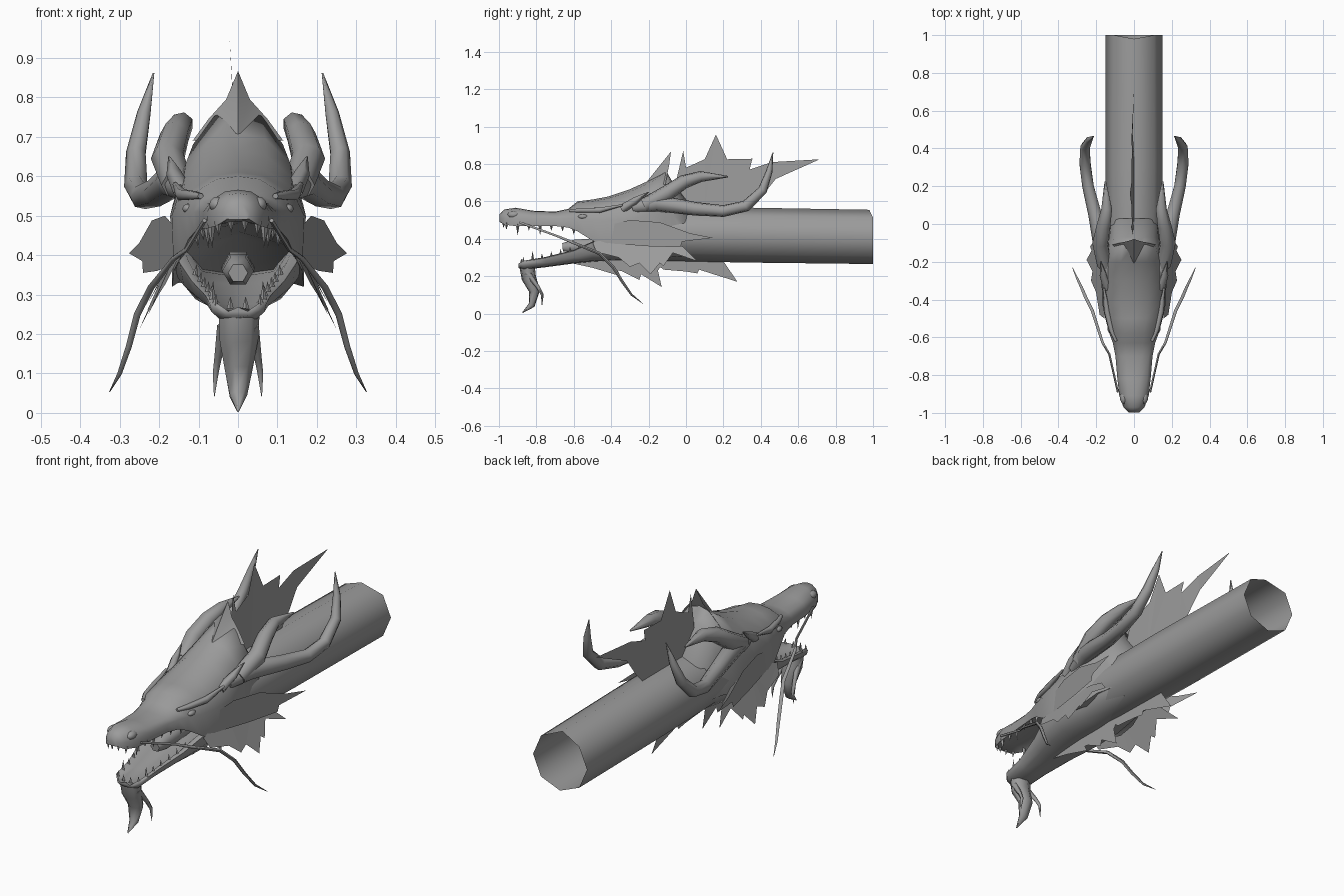
import bpy, bmesh, math
from mathutils import Vector

if "Cube" in bpy.data.objects:
    bpy.data.objects.remove(bpy.data.objects["Cube"])

GREY = bpy.data.materials.new("stone_grey")
GREY.diffuse_color = (0.33, 0.33, 0.33, 1)
GREY.use_nodes = True
GREY.node_tree.nodes["Principled BSDF"].inputs["Base Color"].default_value = GREY.diffuse_color


def finish(name, bm, mirror=False, smooth=True):
    bmesh.ops.recalc_face_normals(bm, faces=bm.faces[:])
    me = bpy.data.meshes.new(name)
    bm.to_mesh(me)
    bm.free()
    me.materials.append(GREY)
    ob = bpy.data.objects.new(name, me)
    bpy.context.collection.objects.link(ob)
    if smooth:
        bpy.ops.object.select_all(action='DESELECT')
        bpy.context.view_layer.objects.active = ob
        ob.select_set(True)
        bpy.ops.object.shade_smooth_by_angle(angle=math.radians(72))
    if mirror:
        ob.modifiers.new("mirror", 'MIRROR')
    return ob


def loft(name, rings, caps=True, mirror=False):
    """Skin closed rings of points."""
    bm = bmesh.new()
    vs = [[bm.verts.new(p) for p in r] for r in rings]
    n = len(vs[0])
    for a, b in zip(vs, vs[1:]):
        for i in range(n):
            j = (i + 1) % n
            bm.faces.new((a[i], a[j], b[j], b[i]))
    if caps:
        bm.faces.new(vs[0])
        bm.faces.new(vs[-1])
    return finish(name, bm, mirror)


def tube(name, path, radii, sides=6, wide=1.0, mirror=False):
    """Tapered tube along a path; wide stretches it sideways."""
    pts = [Vector(p) for p in path]
    rings = []
    for i, p in enumerate(pts):
        t = (pts[min(i + 1, len(pts) - 1)] - pts[max(i - 1, 0)]).normalized()
        u = (Vector((1, 0, 0)) - t * t.x).normalized()
        v = t.cross(u)
        rings.append([p + radii[i] * (wide * math.cos(a) * u + math.sin(a) * v)
                      for a in (2 * math.pi * k / sides for k in range(sides))])
    return loft(name, rings, True, mirror)


def sheet(name, outline, xfun, mirror=False):
    """Thin jagged fin given as a (y, z) outline."""
    bm = bmesh.new()
    f = bm.faces.new([bm.verts.new((xfun(y, z), y, z)) for y, z in outline])
    bmesh.ops.triangulate(bm, faces=[f])
    return finish(name, bm, mirror, smooth=False)


def closed(half):
    """Mirror a half section running from top centre to bottom centre."""
    return half + [Vector((-p[0], p[1], p[2])) for p in half[-2:0:-1]]


# Neck: open eight-sided tube
neck = []
for y, r, zc in ((-0.35, 0.13, 0.425), (-0.1, 0.148, 0.425), (0.3, 0.152, 0.42), (1.0, 0.15, 0.41)):
    ring = []
    for k in range(8):
        a = math.pi * k / 4
        back = 0.02 if (y == 1.0 and k == 2) else 0
        ring.append((r * math.cos(a), y - back, zc + 0.145 * r / 0.15 * math.sin(a)))
    neck.append(ring)
loft("neck", neck, caps=False)

# Skull and upper jaw: y, half width, top, widest height, lip height, palate height
SKULL = [(-0.998, .028, .53, .508, .492, .49), (-0.97, .055, .557, .51, .475, .485),
         (-0.91, .078, .566, .51, .468, .485), (-0.82, .088, .55, .51, .468, .485),
         (-0.70, .098, .545, .51, .468, .485), (-0.63, .112, .56, .51, .46, .48),
         (-0.58, .13, .60, .51, .44, .475), (-0.50, .152, .61, .50, .39, .46),
         (-0.42, .168, .625, .50, .36, .45), (-0.30, .172, .665, .50, .32, .36),
         (-0.20, .165, .71, .53, .33, .33), (-0.11, .142, .77, .56, .36, .35),
         (-0.07, .13, .70, .53, .36, .35), (0.03, .12, .57, .45, .36, .35)]
rings = []
for y, w, zt, zm, zb, zc in SKULL:
    h = zt - zm
    rings.append(closed([Vector(p) for p in (
        (0, y, zt), (.42 * w, y, zm + .92 * h), (.8 * w, y, zm + .58 * h), (w, y, zm),
        (.97 * w, y, zb), (.8 * w, y, (zb + zc) / 2), (0, y, zc))]))
loft("skull", rings)

# Lower jaw: y, half width, rim height, bottom height
JAW = [(-0.895, .045, .268, .247), (-0.865, .072, .283, .238), (-0.75, .083, .303, .252),
       (-0.60, .118, .34, .272), (-0.50, .148, .385, .282), (-0.40, .166, .43, .288),
       (-0.25, .162, .45, .287), (0.02, .12, .44, .31)]
rings = []
for y, w, zt, zb in JAW:
    rings.append(closed([Vector(p) for p in (
        (0, y, zt - .6 * (zt - zb) * (y > -.88)), (.55 * w, y, zt - .5 * (zt - zb)), (.85 * w, y, zt),
        (w, y, zt - .005), (.93 * w, y, zb + .4 * (zt - zb)), (.65 * w, y, zb), (0, y, zb - .004))]))
loft("lower_jaw", rings)

# Tongue
tube("tongue", [(0, -.38, .37), (0, -.5, .365), (0, -.6, .36), (0, -.66, .355)],
     [.042, .042, .04, .025], 6, 1.0)


# Teeth: four-sided spikes set along the lips
def teeth(name, spots):
    bm = bmesh.new()
    for x, y, z, r, h in spots:
        base = [bm.verts.new((x + r * dx, y + r * dy, z)) for dx, dy in ((1, 0), (0, 1), (-1, 0), (0, -1))]
        tip = bm.verts.new((x * .96, y, z + h))
        bm.faces.new(base)
        for i in range(4):
            bm.faces.new((base[i], base[(i + 1) % 4], tip))
    finish(name, bm, True, smooth=False)


def along(table, y):
    for a, b in zip(table, table[1:]):
        if a[0] <= y <= b[0]:
            t = (y - a[0]) / (b[0] - a[0])
            return [p + t * (q - p) for p, q in zip(a, b)]


upper, lower = [], []
for i in range(7):
    s = along(SKULL, -.96 + i * .06)
    upper.append((s[1] * .86, s[0], s[4] + .012, .011, -.062 if i in (1, 3) else -.038))
    j = along(JAW, -.87 + i * .05)
    lower.append((j[1] * .86, j[0], j[2] - .01, .009, .055 if i == 1 else .033))
upper.append((.018, -.975, .487, .009, -.03))
lower.append((.02, -.88, .265, .009, .03))
teeth("upper_teeth", upper)
teeth("lower_teeth", lower)


# Eyes and nostrils
def ball(name, centre, scale):
    bm = bmesh.new()
    bmesh.ops.create_uvsphere(bm, u_segments=10, v_segments=6, radius=1)
    for v in bm.verts:
        v.co = Vector(centre) + Vector([a * b for a, b in zip(v.co, scale)])
    finish(name, bm, True)


ball("eye", (.125, -.55, .518), (.017, .028, .013))
ball("nostril", (.052, -.92, .528), (.022, .035, .02))

# Brow ridges and ear points
tube("brow", [(.095, -.62, .55), (.12, -.56, .552), (.143, -.46, .553), (.16, -.34, .58)],
     [.008, .013, .016, .006], 6, mirror=True)
tube("ear", [(.14, -.34, .56), (.162, -.27, .605), (.175, -.2, .65)], [.025, .02, .002], 5, mirror=True)

# Crest peak on the back rim of the skull
bm = bmesh.new()
c = [bm.verts.new(p) for p in ((-.115, -.11, .69), (-.075, -.1, .745), (-.03, -.09, .795), (0, -.08, .867),
                               (.03, -.09, .795), (.075, -.1, .745), (.115, -.11, .69), (0, -.21, .704))]
for i in range(6):
    bm.faces.new((c[i], c[i + 1], c[7]))
finish("crest", bm)

# Mane along the centre line
sheet("mane", [(-.08, .58), (-.05, .72), (-.015, .87), (.0, .78), (.1, .825), (.16, .957), (.22, .825),
               (.355, .828), (.34, .77), (.46, .81), (.715, .825), (.48, .72), (.4, .62), (.34, .56), (.1, .55)],
      lambda y, z: -.022 * max(0, (z - .6) / .36) * (y < .5))

# Antlers with one forward prong
tube("antler", [(.13, -.28, .57), (.165, -.15, .59), (.205, .05, .56), (.242, .2, .548), (.258, .32, .575),
                (.258, .41, .66), (.238, .445, .76), (.214, .465, .862)],
     [.035, .045, .037, .032, .031, .026, .018, .002], 7, mirror=True)
tube("antler_prong", [(.155, -.22, .58), (.178, -.1, .645), (.16, -.01, .705), (.143, .08, .733), (.152, .225, .732)],
     [.04, .043, .038, .03, .004], 7, mirror=True)

# Whiskers
tube("whisker", [(.085, -.89, .488), (.13, -.69, .415), (.165, -.63, .39), (.22, -.46, .32), (.255, -.39, .25),
                 (.276, -.34, .17), (.3, -.29, .1), (.326, -.23, .053)],
     [.006, .006, .007, .009, .009, .008, .006, .001], 5, mirror=True)

# Cheek fins: upper one sweeps back, lower one splays outward as it drops
sheet("upper_cheek_fin", [(-.47, .46), (-.3, .5), (-.14, .488), (-.17, .465), (.02, .43), (-.01, .418),
                          (.145, .405), (-.02, .385), (-.03, .355), (-.2, .36), (-.47, .38)],
      lambda y, z: .165 + .205 * (y + .4), True)
sheet("lower_cheek_fin", [(-.5, .38), (-.3, .43), (-.12, .40), (-.02, .36), (.06, .28), (-.07, .325),
                          (-.12, .255), (-.14, .27), (-.19, .21), (-.25, .27), (-.3, .25), (-.36, .3), (-.48, .33)],
      lambda y, z: .15 + .48 * max(0, .42 - z) + .04 * (y + .2), True)

# Throat fins under the jaw and neck
sheet("throat_fin", [(-.2, .3), (-.12, .235), (.0, .225), (.06, .215), (.07, .235), (.275, .17), (.2, .28)],
      lambda y, z: 0)
sheet("jaw_fin", [(-.66, .28), (-.5, .245), (-.35, .2), (-.37, .24), (-.25, .18), (-.24, .21), (-.13, .142),
                  (-.15, .23), (-.1, .3)], lambda y, z: 0)

# Beard with side tufts
tube("beard", [(0, -.85, .255), (0, -.84, .19), (0, -.81, .12), (0, -.825, .045), (0, -.875, .004)],
     [.042, .04, .03, .018, .002], 7, 1.3)
tube("beard_tuft", [(.035, -.85, .22), (.05, -.79, .14), (.056, -.768, .1), (.06, -.77, .042)],
     [.018, .01, .008, .001], 5, mirror=True)
